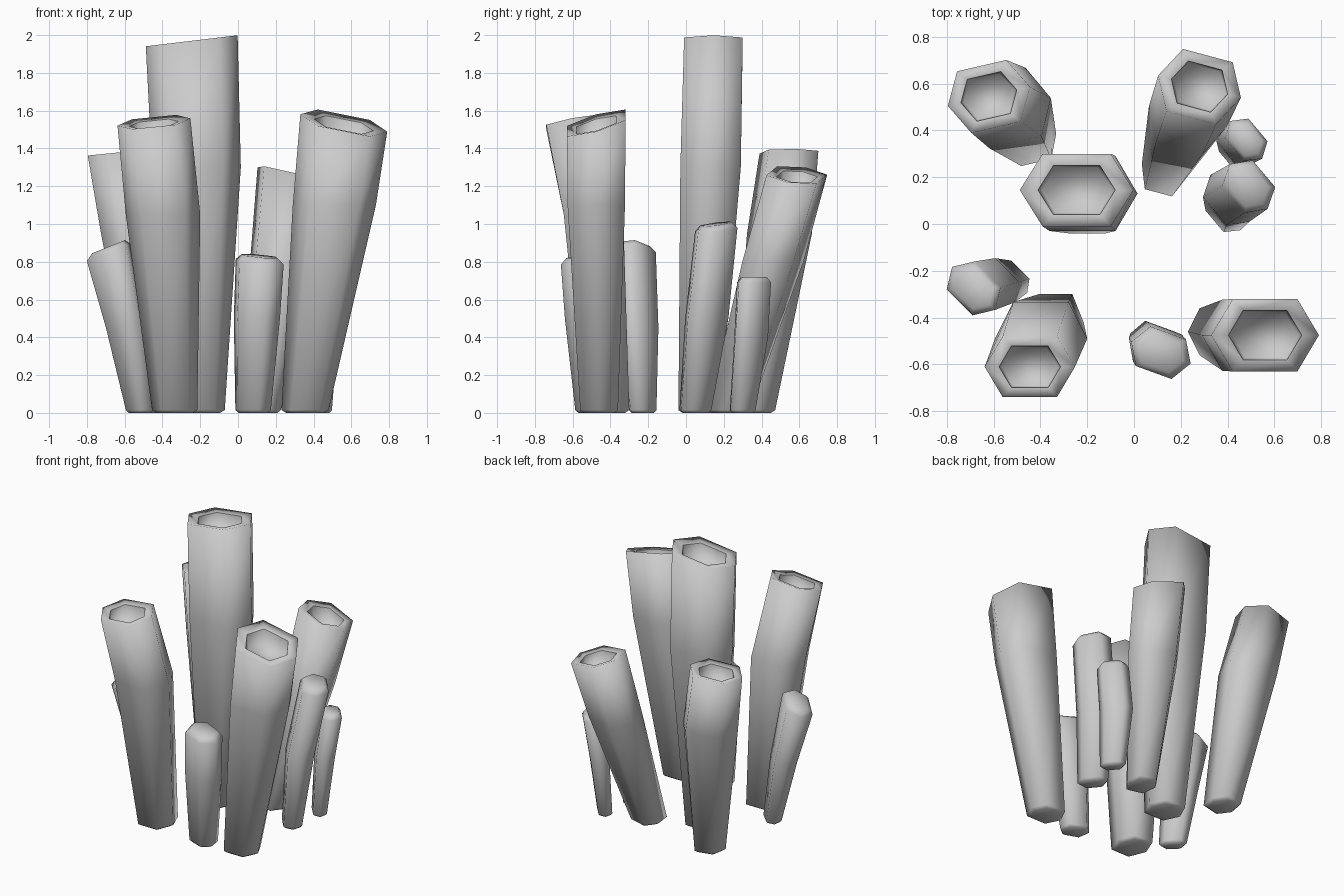
import bpy
import math
from mathutils import Vector, Matrix

cube = bpy.data.objects.get("Cube")
if cube:
    bpy.data.objects.remove(cube, do_unlink=True)

GREY = (0.6, 0.6, 0.6, 1.0)
grey = bpy.data.materials.new("stone_grey")
grey.use_nodes = True
grey.diffuse_color = GREY
shader = grey.node_tree.nodes["Principled BSDF"]
shader.inputs["Base Color"].default_value = GREY
shader.inputs["Roughness"].default_value = 0.8


def hexagon(center, size, turn, slope=(0, 0), scale=1.0, drop=0.0):
    """Six-sided ring with points on its long axis, tilted by slope."""
    c = Vector(center)
    rot = Matrix.Rotation(math.radians(turn), 3, "Z")
    half = size[0] * 0.6
    corners = [(size[0], 0), (half, size[1]), (-half, size[1]),
               (-size[0], 0), (-half, -size[1]), (half, -size[1])]
    ring = []
    for x, y in corners:
        p = rot @ Vector((x * scale, y * scale, 0))
        p.z = p.x * slope[0] + p.y * slope[1] - drop
        ring.append(c + p)
    return ring


def tube(name, base, base_size, mid, mid_size, top, top_size,
         slope=(0, 0), turn=0, hollow=True):
    """Leaning hexagonal tube, either with a sunken mouth or a rounded cap."""
    foot = Vector(base).to_3d()
    rings = [hexagon(foot, base_size, turn, scale=0.8),
             hexagon(foot + Vector((0, 0, 0.015)), base_size, turn),
             hexagon(mid, mid_size, turn)]
    if hollow:
        rings += [hexagon(top, top_size, turn, slope),
                  hexagon(top, top_size, turn, slope, 0.68, 0.01),
                  hexagon(top, top_size, turn, slope, 0.62, 0.1)]
    else:
        rings += [hexagon(top, top_size, turn, slope, 1.0, 0.03),
                  hexagon(top, top_size, turn, slope, 0.75)]

    # Skin the rings and close both ends
    verts = [p for ring in rings for p in ring]
    faces = [tuple(range(5, -1, -1))]
    for r in range(len(rings) - 1):
        for i in range(6):
            j = (i + 1) % 6
            faces.append((r * 6 + i, r * 6 + j, r * 6 + 6 + j, r * 6 + 6 + i))
    last = len(verts) - 6
    faces.append(tuple(range(last, last + 6)))

    mesh = bpy.data.meshes.new(name)
    mesh.from_pydata(verts, [], faces)
    mesh.materials.append(grey)
    mesh.shade_smooth()

    # Crisp lip around the mouth, soft everywhere else
    if hollow:
        for edge in mesh.edges:
            edge.use_edge_sharp = all(v // 6 == 4 for v in edge.vertices)
    obj = bpy.data.objects.new(name, mesh)
    bpy.context.collection.objects.link(obj)


# Large hollow tubes
tube("tall_center_tube",
     base=(-0.2, 0.07), base_size=(0.13, 0.11),
     mid=(-0.22, 0.13, 1.3), mid_size=(0.235, 0.16),
     top=(-0.245, 0.145, 1.97), top_size=(0.243, 0.155), slope=(0.12, 0))
tube("front_right_tube",
     base=(-0.335, -0.42), base_size=(0.12, 0.12),
     mid=(-0.397, -0.49, 1.05), mid_size=(0.197, 0.157),
     top=(-0.445, -0.61, 1.54), top_size=(0.193, 0.13), slope=(0.1, 0.2))
tube("front_left_tube",
     base=(0.355, -0.46), base_size=(0.125, 0.1),
     mid=(0.51, -0.475, 1.1), mid_size=(0.22, 0.152),
     top=(0.56, -0.475, 1.535), top_size=(0.23, 0.155), slope=(-0.2, 0.28))
tube("back_right_tube",
     base=(-0.44, 0.36), base_size=(0.11, 0.1),
     mid=(-0.54, 0.495, 0.95), mid_size=(0.19, 0.15),
     top=(-0.62, 0.545, 1.38), top_size=(0.18, 0.135), slope=(0.1, 0), turn=13)
tube("back_left_tube",
     base=(0.13, 0.23), base_size=(0.1, 0.1),
     mid=(0.23, 0.46, 0.8), mid_size=(0.172, 0.14),
     top=(0.28, 0.587, 1.26), top_size=(0.183, 0.137), slope=(-0.25, -0.1), turn=-15)

# Small closed tubes
tube("small_left_tube",
     base=(0.39, 0.05), base_size=(0.1, 0.06),
     mid=(0.41, 0.11, 0.5), mid_size=(0.13, 0.085),
     top=(0.49, 0.16, 1.0), top_size=(0.125, 0.085),
     slope=(-0.1, 0.1), turn=-50, hollow=False)
tube("small_front_tube",
     base=(0.08, -0.5), base_size=(0.1, 0.07),
     mid=(0.1, -0.53, 0.5), mid_size=(0.13, 0.09),
     top=(0.115, -0.55, 0.83), top_size=(0.135, 0.09),
     slope=(-0.08, 0.1), turn=-20, hollow=False)
tube("small_right_tube",
     base=(-0.52, -0.23), base_size=(0.09, 0.05),
     mid=(-0.595, -0.25, 0.45), mid_size=(0.12, 0.075),
     top=(-0.685, -0.275, 0.88), top_size=(0.13, 0.085),
     slope=(0.4, 0), turn=-45, hollow=False)
tube("small_back_tube",
     base=(0.43, 0.3), base_size=(0.085, 0.045),
     mid=(0.44, 0.345, 0.4), mid_size=(0.11, 0.06),
     top=(0.48, 0.36, 0.72), top_size=(0.105, 0.065),
     turn=-50, hollow=False)
